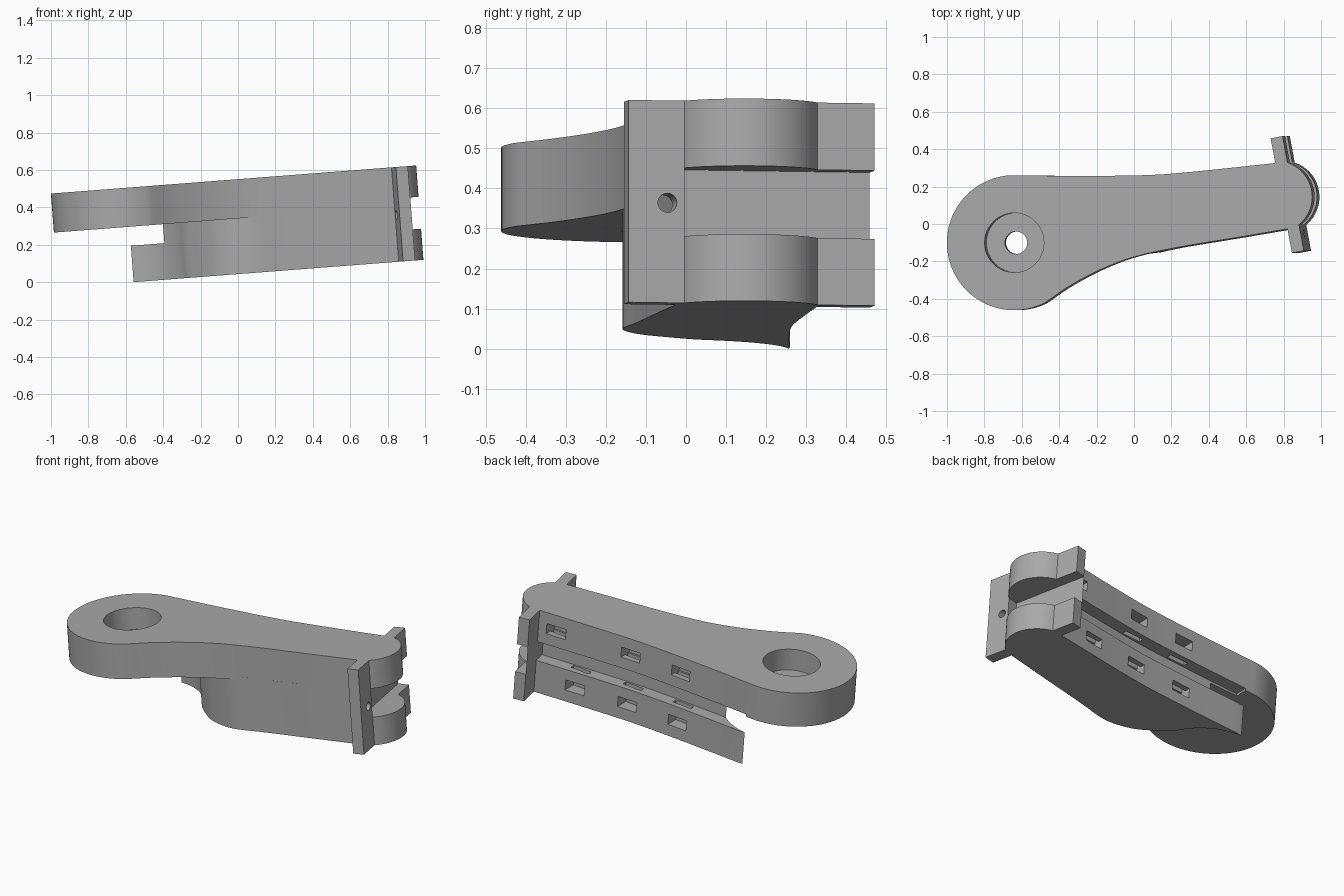
import bpy, bmesh, math
from mathutils import Matrix, Vector

if "Cube" in bpy.data.objects:
    bpy.data.objects.remove(bpy.data.objects["Cube"])

TILT = math.radians(4.4)
BOTTOM, TOP, RING_BASE = 0.043, 0.549, 0.34
SLOT_LOW, SLOT_HIGH = 0.238, 0.354
RING = Vector((-0.6, -0.1))

grey = bpy.data.materials.new("plain grey")
grey.use_nodes = True
grey.diffuse_color = (0.4, 0.4, 0.4, 1)
grey.node_tree.nodes["Principled BSDF"].inputs["Base Color"].default_value = (0.4, 0.4, 0.4, 1)


def spline(pts, steps=8):
    """Smooth curve through the given points."""
    p = [Vector(q) for q in pts]
    p = [2 * p[0] - p[1]] + p + [2 * p[-1] - p[-2]]
    out = []
    for a, b, c, d in zip(p, p[1:], p[2:], p[3:]):
        for i in range(steps):
            t = i / steps
            out.append(0.5 * (2 * b + (c - a) * t + (2 * a - 5 * b + 4 * c - d) * t * t
                              + (3 * b - a - 3 * c + d) * t ** 3))
    return out + [p[-2]]


def arc(centre, radius, start, end, steps=48):
    angles = [math.radians(start + (end - start) * i / steps) for i in range(steps + 1)]
    return [Vector(centre) + radius * Vector((math.cos(a), math.sin(a))) for a in angles]


def prism(name, outline, low, high):
    """Extrude a flat outline between two heights."""
    bm = bmesh.new()
    face = bm.faces.new([bm.verts.new((p[0], p[1], low)) for p in outline])
    up = bmesh.ops.extrude_face_region(bm, geom=[face])["geom"]
    bmesh.ops.translate(bm, vec=(0, 0, high - low),
                        verts=[v for v in up if isinstance(v, bmesh.types.BMVert)])
    bmesh.ops.recalc_face_normals(bm, faces=bm.faces)
    mesh = bpy.data.meshes.new(name)
    bm.to_mesh(mesh)
    bm.free()
    mesh.materials.append(grey)
    obj = bpy.data.objects.new(name, mesh)
    bpy.context.collection.objects.link(obj)
    return obj


def combine(target, other, operation):
    """Apply a boolean and discard the helper."""
    mod = target.modifiers.new(operation.lower(), "BOOLEAN")
    mod.operation, mod.object, mod.solver = operation, other, "EXACT"
    bpy.context.view_layer.objects.active = target
    bpy.ops.object.modifier_apply(modifier=mod.name)
    bpy.data.objects.remove(other)


def box(name, x, y, z, size):
    sx, sy, sz = (s / 2 for s in size)
    corners = [(x - sx, y - sy), (x + sx, y - sy), (x + sx, y + sy), (x - sx, y + sy)]
    return prism(name, corners, z - sz, z + sz)


# Back edge shared by both halves of the arm
back = spline([(-0.6, 0.26), (-0.25, 0.257), (0.125, 0.262), (0.393, 0.283),
               (0.80, 0.326), (0.82, 0.328)])


def back_y(x):
    a, b = next(((a, b) for a, b in zip(back, back[1:]) if a.x <= x <= b.x), back[-2:])
    return a.y + (b.y - a.y) * (x - a.x) / (b.x - a.x)


# Upper arm with the round end
front = spline([(0.89, -0.022), (0.86, -0.027), (0.608, -0.07), (0.286, -0.123),
                (0.043, -0.176), (-0.142, -0.246), (-0.304, -0.332), (-0.425, -0.414)])
round_end = arc(RING, 0.361, -60, -269, 72)
arm = prism("clamp_arm", front + round_end[1:-1] + back, RING_BASE, TOP)

# Lower arm, hollowed around the round end
lower_front = spline([(0.89, -0.022), (0.86, -0.027), (0.608, -0.07), (0.286, -0.123),
                      (0.12, -0.155), (0.02, -0.152), (-0.09, -0.115), (-0.18, -0.05),
                      (-0.25, 0.015)])
hollow = arc(RING, 0.358, 24, 83, 24)
lower_back = [p for p in back if p.x > -0.54]
lower = prism("lower_arm", lower_front + hollow + lower_back, BOTTOM, 0.36)
combine(arm, lower, "UNION")

# Slot along the back
xs = [-0.56 + 1.46 * i / 24 for i in range(25)]
slot = [(x, back_y(min(x, 0.82)) - 0.078) for x in xs] + [(0.9, 0.6), (-0.56, 0.6)]
combine(arm, prism("slot_cutter", slot, SLOT_LOW, SLOT_HIGH), "DIFFERENCE")

# Hinge plate across the end
base_a, base_b = Vector((0.775, 0.458)), Vector((0.889, -0.155))
along = (base_b - base_a).normalized()
out = Vector((-along.y, along.x))
thick = 0.065
plate = prism("hinge_plate", [base_a, base_b, base_b + out * thick, base_a + out * thick],
              BOTTOM, TOP)

# Rounded hinge barrel
middle = base_a + along * 0.313 + out * thick
half, bulge = 0.169, 0.1
radius = (half ** 2 + bulge ** 2) / (2 * bulge)
spread = math.degrees(math.asin(half / radius))
aim = math.degrees(math.atan2(out.y, out.x))
barrel = arc(middle + out * (bulge - radius), radius, aim - spread, aim + spread, 32)
inset = [barrel[-1] - out * 0.03, barrel[0] - out * 0.03]
combine(plate, prism("hinge_barrel", barrel + inset, BOTTOM, TOP), "UNION")
combine(arm, plate, "UNION")

# Gap between the two knuckles
gap_start = base_a + along * 0.482
gap_end = base_a - along * 0.2
gap = [gap_start, gap_start + out * 0.4, gap_end + out * 0.4, gap_end]
combine(arm, prism("gap_cutter", gap, 0.21, 0.381), "DIFFERENCE")

# Recess and bolt hole in the round end
combine(arm, prism("recess_cutter", arc(RING, 0.159, 0, 352.5, 47), 0.42, 0.7), "DIFFERENCE")
combine(arm, prism("bolt_cutter", arc(RING, 0.06, 0, 348.75, 31), 0.2, 0.7), "DIFFERENCE")

# Pin hole through the hinge plate
pin = prism("pin_cutter", arc((0, 0), 0.024, 0, 345, 23), -0.06, 0.06)
spot = base_a + along * 0.525 + out * thick / 2
turn = Vector((out.x, out.y, 0)).to_track_quat("Z", "Y").to_matrix().to_4x4()
pin.data.transform(Matrix.Translation((spot.x, spot.y, 0.293)) @ turn)
combine(arm, pin, "DIFFERENCE")

# Tie windows in the back, each with a shaft into the slot
for height, toward, places in ((0.45, -1, (0.69, 0.22, -0.11)), (0.143, 1, (0.55, 0.22, -0.11))):
    for x in places:
        y = back_y(x)
        combine(arm, box("window_cutter", x, y, height, (0.12, 0.15, 0.062)), "DIFFERENCE")
        combine(arm, box("shaft_cutter", x, y - 0.05, height + toward * 0.06,
                         (0.12, 0.03, 0.12)), "DIFFERENCE")

# Lean the whole arm and shade it
arm.data.transform(Matrix.Rotation(-TILT, 4, "Y"))
bpy.ops.object.select_all(action="DESELECT")
arm.select_set(True)
bpy.context.view_layer.objects.active = arm
bpy.ops.object.shade_smooth_by_angle(angle=math.radians(30))
